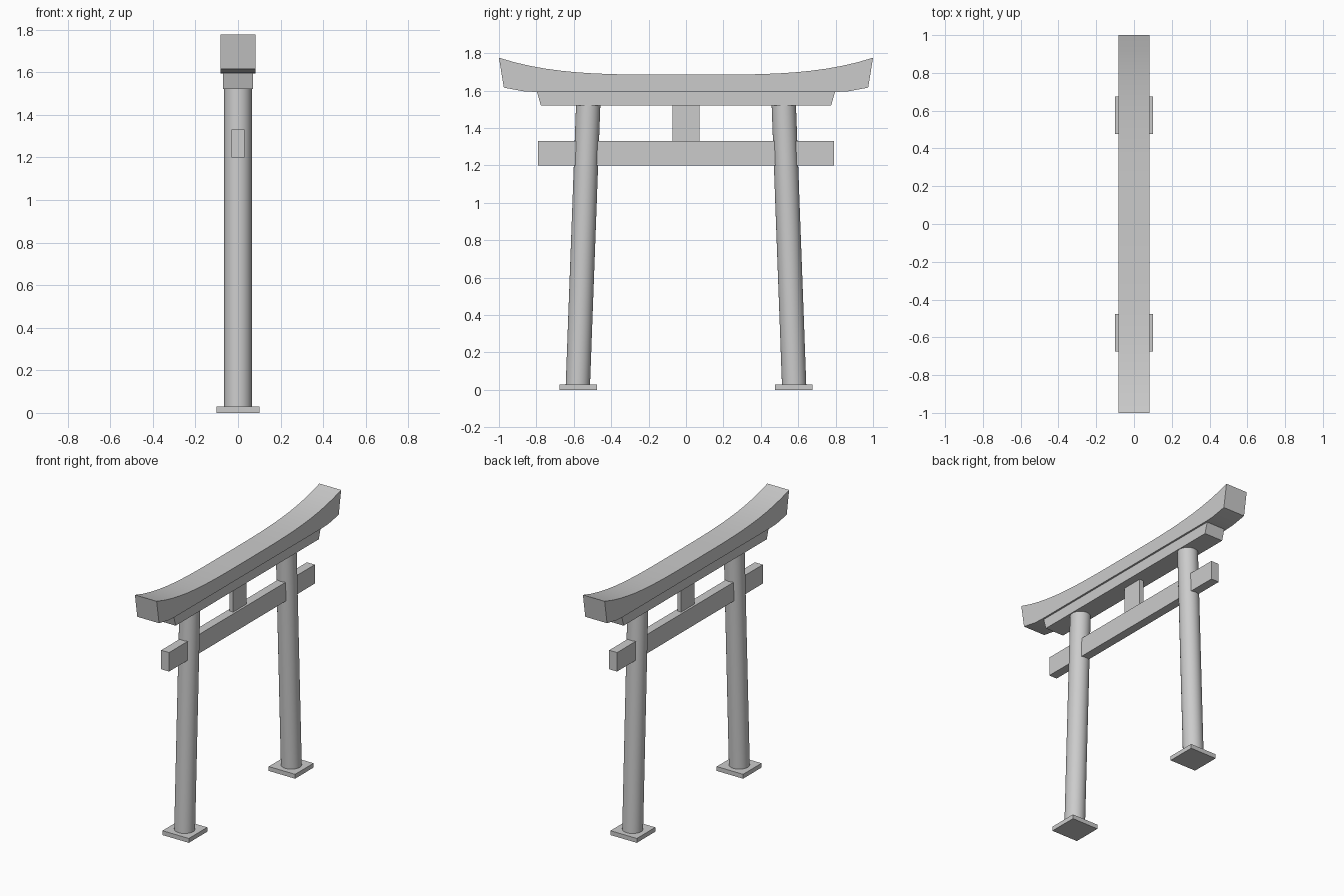
import bpy, bmesh, math

if "Cube" in bpy.data.objects:
    bpy.data.objects.remove(bpy.data.objects["Cube"], do_unlink=True)

stone = bpy.data.materials.new("stone_grey")
stone.use_nodes = True
GREY = (0.6, 0.6, 0.6, 1)
stone.diffuse_color = GREY
stone.node_tree.nodes["Principled BSDF"].inputs["Base Color"].default_value = GREY


def finish(name, bm):
    bmesh.ops.recalc_face_normals(bm, faces=bm.faces[:])
    mesh = bpy.data.meshes.new(name)
    bm.to_mesh(mesh)
    bm.free()
    mesh.materials.append(stone)
    obj = bpy.data.objects.new(name, mesh)
    bpy.context.collection.objects.link(obj)
    return obj


def smooth(obj):
    bpy.ops.object.select_all(action='DESELECT')
    obj.select_set(True)
    bpy.context.view_layer.objects.active = obj
    bpy.ops.object.shade_smooth_by_angle(angle=math.radians(30))


def extrude_side_profile(name, points, half_width):
    """Extrude a closed (y, z) outline across x."""
    bm = bmesh.new()
    face = bm.faces.new([bm.verts.new((-half_width, y, z)) for y, z in points])
    new = bmesh.ops.extrude_face_region(bm, geom=[face])["geom"]
    verts = [g for g in new if isinstance(g, bmesh.types.BMVert)]
    bmesh.ops.translate(bm, verts=verts, vec=(2 * half_width, 0, 0))
    return finish(name, bm)


def slab(name, half_width, z0, z1, y_bottom, y_top, y_mid=0):
    return extrude_side_profile(name, [
        (y_mid - y_bottom, z0), (y_mid + y_bottom, z0),
        (y_mid + y_top, z1), (y_mid - y_top, z1)], half_width)


# Leaning round legs on square footings
FOOT_Z, LEG_TOP = 0.03, 1.52
for side, label in ((1, "back"), (-1, "front")):
    slab(label + "_footing", 0.1, 0, FOOT_Z, 0.1, 0.1, side * 0.576)
    bm = bmesh.new()
    bmesh.ops.create_cone(bm, cap_ends=True, segments=32, radius1=0.065,
                          radius2=0.065, depth=LEG_TOP - FOOT_Z)
    for v in bm.verts:
        at_top = v.co.z > 0
        v.co.y += side * (0.523 if at_top else 0.578)
        v.co.z = LEG_TOP if at_top else FOOT_Z
    smooth(finish(label + "_leg", bm))

# Tie beam, centre strut and lower lintel
slab("tie_beam", 0.03, 1.2, 1.33, 0.79, 0.79)
slab("centre_strut", 0.015, 1.33, 1.52, 0.073, 0.073)
slab("lower_lintel", 0.07, 1.52, 1.594, 0.776, 0.797)

# Curved top lintel with upswept ends
STEPS = 24
top = []
for i in range(STEPS + 1):
    y = 1 - 2 * i / STEPS
    top.append((y, 1.685 + 0.091 * abs(y) ** 3.6))
under = [(-0.974, 1.616), (-0.865, 1.596), (-0.8, 1.593)]
under += [(-y, z) for y, z in reversed(under)]
smooth(extrude_side_profile("top_lintel", top + under, 0.0825))
